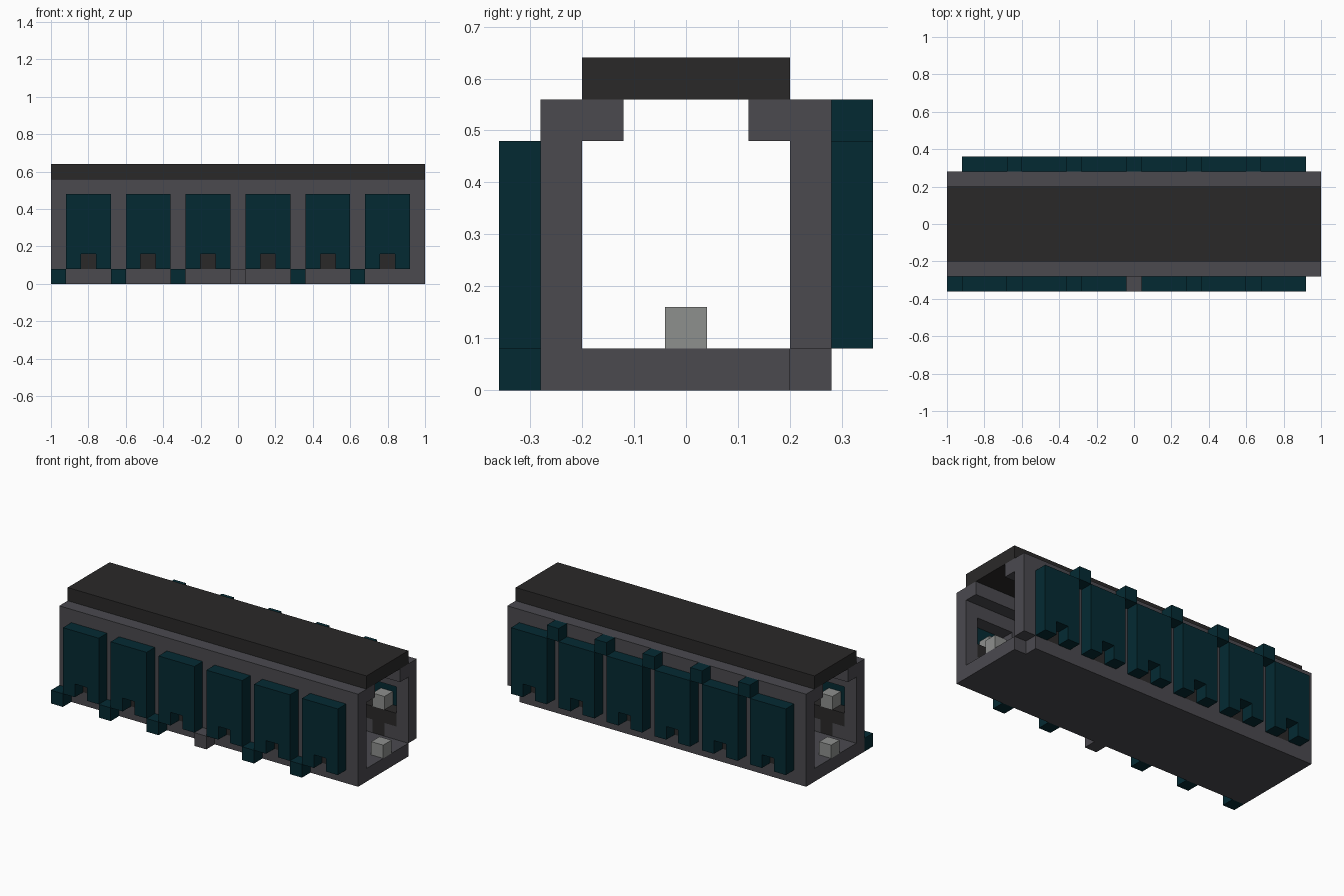
import bpy
import bmesh

cube = bpy.data.objects.get("Cube")
if cube:
    bpy.data.objects.remove(cube, do_unlink=True)

U = 0.08                                   # one grid cell
BAYS = [-10 + 4 * i for i in range(6)]     # bay centres along x, in cells
POSTS = [-12 + 4 * i for i in range(7)]    # posts between the bays


def material(name, srgb):
    color = [(c / 255) ** 2.2 for c in srgb] + [1]
    m = bpy.data.materials.new(name)
    m.use_nodes = True
    m.diffuse_color = color
    bsdf = m.node_tree.nodes["Principled BSDF"]
    bsdf.inputs["Base Color"].default_value = color
    bsdf.inputs["Roughness"].default_value = 0.8
    return m


GRAY = material("dark gray", (76, 75, 80))
TEAL = material("deep teal", (12, 46, 54))
BLACK = material("charcoal", (46, 45, 45))
LIGHT = material("light gray", (140, 142, 140))


def finish(name, bm, mat):
    bmesh.ops.recalc_face_normals(bm, faces=bm.faces)
    mesh = bpy.data.meshes.new(name)
    bm.to_mesh(mesh)
    bm.free()
    mesh.materials.append(mat)
    bpy.context.collection.objects.link(bpy.data.objects.new(name, mesh))


def prism(bm, outline, y0, y1):
    """Extrude an outline in the x-z plane from y0 to y1, in cells."""
    face = bm.faces.new([bm.verts.new((x * U, y0 * U, z * U)) for x, z in outline])
    new = bmesh.ops.extrude_face_region(bm, geom=[face])["geom"]
    verts = [v for v in new if isinstance(v, bmesh.types.BMVert)]
    bmesh.ops.translate(bm, verts=verts, vec=(0, (y1 - y0) * U, 0))


def boxes(name, mat, items):
    """Join boxes given as x, y and z ranges in cells."""
    bm = bmesh.new()
    for (x0, x1), (y0, y1), (z0, z1) in items:
        prism(bm, [(x0, z0), (x1, z0), (x1, z1), (x0, z1)], y0, y1)
    finish(name, bm, mat)


def span(centre, width=1):
    return centre - width / 2, centre + width / 2


FULL = span(0, 25)

# Floor with one open corner, and the roof slab
boxes("floor", GRAY, [(FULL, (-3.5, 2.5), (0, 1)),
                      ((-12.5, 11.5), (2.5, 3.5), (0, 1))])
boxes("roof", BLACK, [(FULL, (-2.5, 2.5), (7, 8))])

for side, s in (("front", -1), ("back", 1)):
    wall_y = span(s * 3)
    outer_y = span(s * 4)

    # Wall frame: top rail, inner lip, posts and sill blocks
    frame = [(FULL, wall_y, (5, 7)), (FULL, span(s * 2), (6, 7))]
    frame += [(span(p), wall_y, (1, 5)) for p in POSTS]
    frame += [(span(b + d), wall_y, (1, 2)) for b in BAYS for d in (-1, 1)]
    boxes(side + "_wall", GRAY, frame)

    # Lamp stands and lamps inside the wall openings
    boxes(side + "_lamp_stands", BLACK,
          [(span(b), wall_y, (1, 2)) for b in BAYS]
          + [(span(b, 3), wall_y, (2, 3)) for b in BAYS])
    boxes(side + "_lamps", LIGHT, [(span(b), wall_y, (3, 4)) for b in BAYS])

    # Notched outer panels
    bm = bmesh.new()
    for b in BAYS:
        half = [(0.5, 2), (0.5, 1), (1.5, 1), (1.5, 6)]
        outline = [(b + x, z) for x, z in half]
        outline += [(b - x, z) for x, z in reversed(half)]
        prism(bm, outline, *outer_y)
    finish(side + "_panels", bm, TEAL)

# Clips along the front foot and the back top
boxes("front_clips", TEAL,
      [(span(p), span(-4), (0, 1)) for p in POSTS[:-1] if p != 0])
boxes("front_centre_clip", GRAY, [(span(0), span(-4), (0, 1))])
boxes("back_clips", TEAL, [(span(p), span(4), (6, 7)) for p in POSTS[1:-1]])

# Floor lamps at both open ends
boxes("floor_lamps", LIGHT, [(span(x), span(0), (1, 2)) for x in (-12, 12)])
